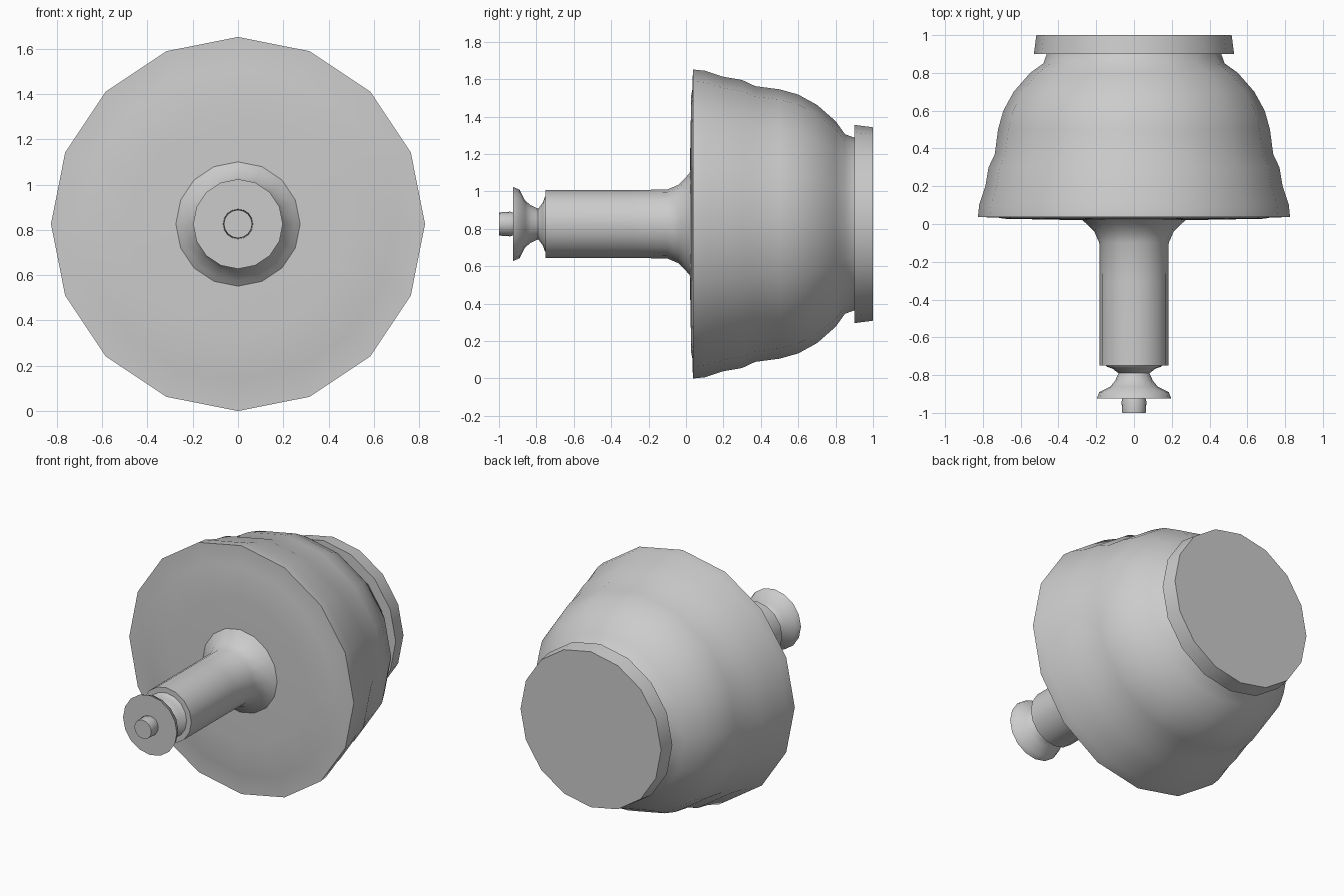
import bpy
import math

SIDES = 16
AXIS_Z = 0.826

old = bpy.data.objects.get("Cube")
if old:
    bpy.data.objects.remove(old, do_unlink=True)

grey = bpy.data.materials.new("plain grey")
grey.use_nodes = True
tone = (0.6, 0.6, 0.6, 1)
grey.diffuse_color = tone
grey.node_tree.nodes["Principled BSDF"].inputs["Base Color"].default_value = tone


def lathe(name, profile):
    """Turn (y, radius) points, listed front to back, about the y axis and cap the ends."""
    verts, faces = [], []
    for y, r in profile:
        for i in range(SIDES):
            a = math.tau * i / SIDES
            verts.append((r * math.sin(a), y, AXIS_Z + r * math.cos(a)))
    for ring in range(len(profile) - 1):
        start = ring * SIDES
        for i in range(SIDES):
            j = (i + 1) % SIDES
            faces.append((start + i, start + j, start + SIDES + j, start + SIDES + i))
    faces.append(tuple(reversed(range(SIDES))))
    faces.append(tuple(range(len(verts) - SIDES, len(verts))))
    mesh = bpy.data.meshes.new(name)
    mesh.from_pydata(verts, [], faces)
    mesh.materials.append(grey)
    obj = bpy.data.objects.new(name, mesh)
    bpy.context.collection.objects.link(obj)
    bpy.ops.object.select_all(action="DESELECT")
    obj.select_set(True)
    bpy.context.view_layer.objects.active = obj
    bpy.ops.object.shade_smooth_by_angle(angle=math.radians(50))
    return obj


# Bell-shaped body with a nearly flat front face and a narrow neck
lathe("body", [
    (0.02, 0.25), (0.024, 0.48), (0.028, 0.69), (0.034, 0.72), (0.037, 0.826),
    (0.1, 0.82), (0.2, 0.787), (0.3, 0.77), (0.37, 0.737), (0.5, 0.72),
    (0.6, 0.692), (0.7, 0.637), (0.8, 0.55), (0.85, 0.48), (0.9, 0.462)])

# Slightly tapered disc closing the back
lathe("back_cap", [(0.9, 0.53), (1.0, 0.517)])

# Straight stem flaring into the body
lathe("stem", [
    (-0.75, 0.182), (-0.3, 0.182), (-0.1, 0.184), (-0.04, 0.21),
    (0.0, 0.25), (0.025, 0.28)])

# Waisted knob on the end of the stem
lathe("knob", [
    (-0.925, 0.198), (-0.89, 0.184), (-0.86, 0.125), (-0.83, 0.1),
    (-0.79, 0.082), (-0.765, 0.115), (-0.755, 0.145), (-0.745, 0.15)])

# Small rounded pin at the very front
lathe("pin", [(-1.0, 0.062), (-0.94, 0.066), (-0.92, 0.06)])
